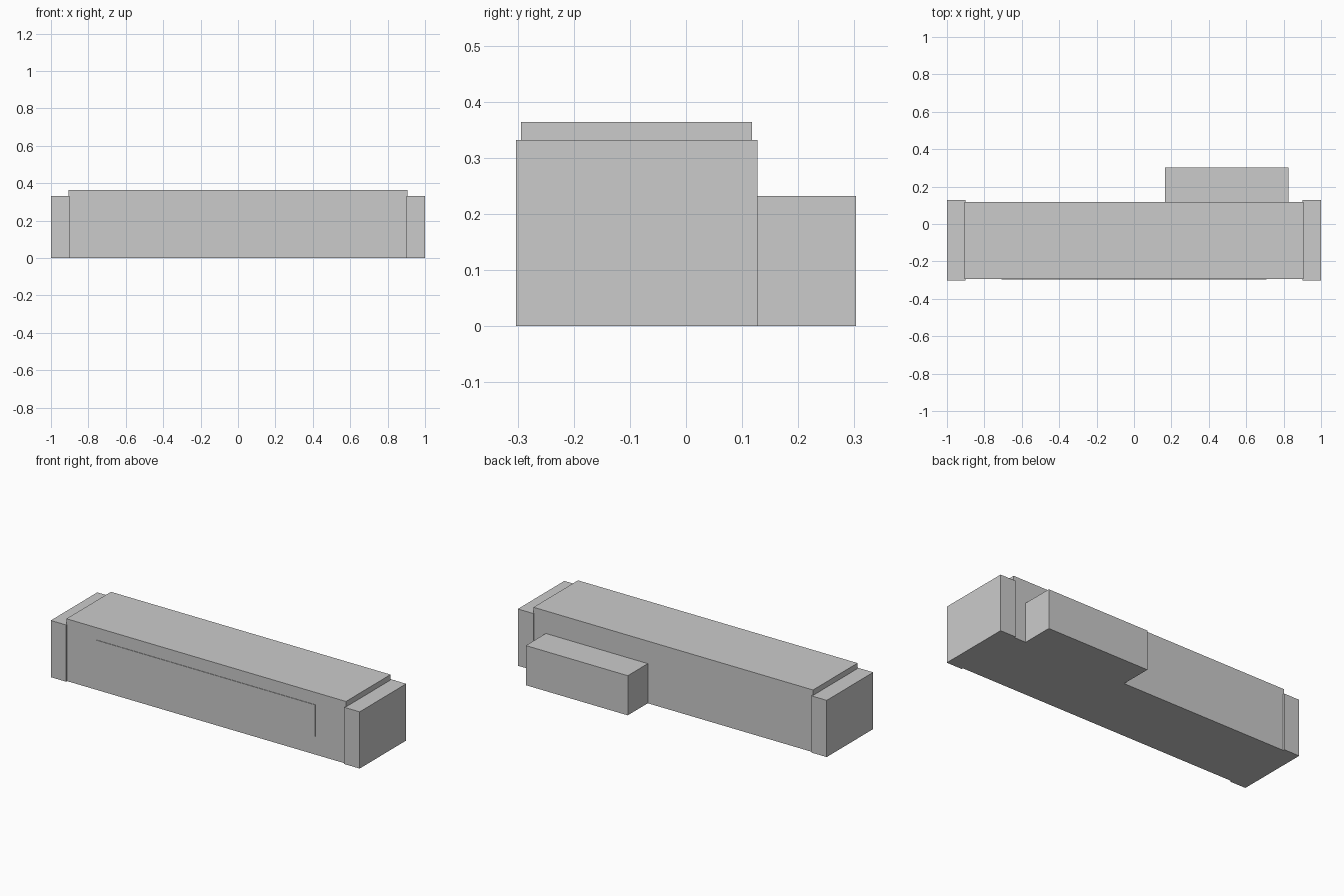
import bpy

if "Cube" in bpy.data.objects:
    bpy.data.objects.remove(bpy.data.objects["Cube"])


def box(name, x, y, z):
    """Axis-aligned box from (min, max) ranges."""
    bpy.ops.mesh.primitive_cube_add(size=1)
    ob = bpy.context.object
    ob.name = name
    ob.location = [(a + b) / 2 for a, b in (x, y, z)]
    ob.scale = [b - a for a, b in (x, y, z)]
    bpy.ops.object.transform_apply(location=True, rotation=False, scale=True)
    return ob


# Long main hall
box("main_hall", (-0.905, 0.905), (-0.294, 0.118), (0, 0.364))

# Slightly wider, lower blocks at both ends
end = box("end_blocks", (0.9, 1.0), (-0.303, 0.127), (0, 0.332))
mirror = end.modifiers.new("mirror", "MIRROR")
mirror.use_axis = (True, False, False)

# Low annex at the back
box("rear_annex", (0.165, 0.825), (0.11, 0.303), (0, 0.232))

# Barely raised panel on the front wall
box("front_panel", (-0.708, 0.708), (-0.297, -0.29), (0.108, 0.292))
